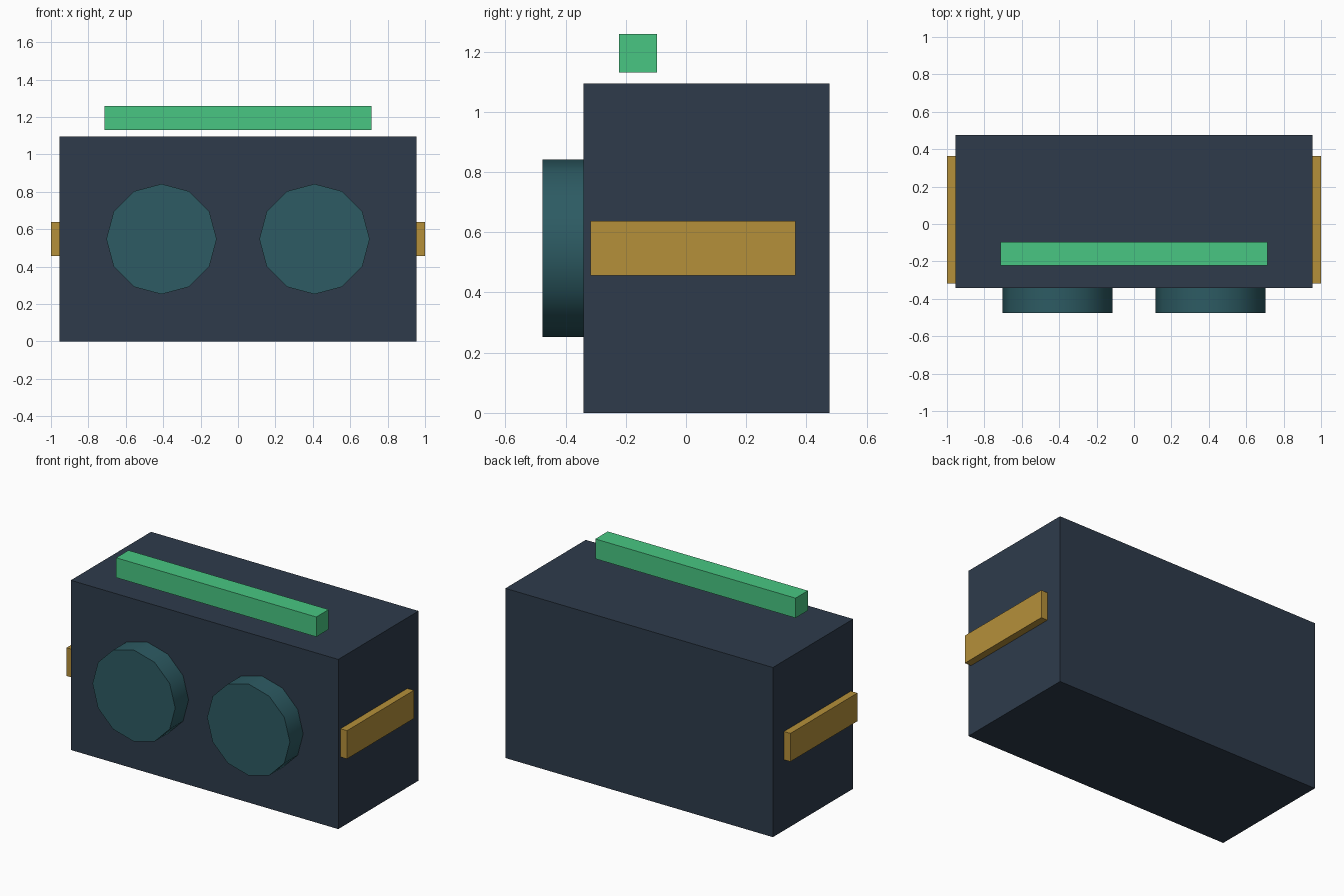
import bpy
import math

default = bpy.data.objects.get("Cube")
if default:
    bpy.data.objects.remove(default, do_unlink=True)


def material(name, srgb):
    linear = [((c / 255 + 0.055) / 1.055) ** 2.4 for c in srgb]
    mat = bpy.data.materials.new(name)
    mat.use_nodes = True
    mat.diffuse_color = (*linear, 1)
    mat.node_tree.nodes["Principled BSDF"].inputs["Base Color"].default_value = (*linear, 1)
    return mat


slate = material("dark slate", (46, 59, 75))
teal = material("dark teal", (45, 91, 99))
gold = material("gold", (181, 144, 58))
green = material("green", (72, 198, 130))


def finish(name, mat):
    obj = bpy.context.object
    obj.name = name
    obj.data.materials.append(mat)
    return obj


def box(name, mat, center, size):
    bpy.ops.mesh.primitive_cube_add(size=1, location=center)
    obj = finish(name, mat)
    obj.scale = size
    bpy.ops.object.transform_apply(location=False, rotation=False, scale=True)


# Main case and the bar floating above it
box("body", slate, (0, 0.068, 0.547), (1.908, 0.818, 1.094))
box("top_bar", green, (0, -0.159, 1.194), (1.428, 0.126, 0.128))

# Mirrored side plates and front discs
for side, label in ((-1, "right"), (1, "left")):
    box(label + "_side_plate", gold, (side * 0.975, 0.023, 0.547), (0.05, 0.682, 0.182))

    bpy.ops.mesh.primitive_cylinder_add(
        vertices=12, radius=0.295, depth=0.137,
        location=(side * 0.409, -0.4085, 0.547), rotation=(math.pi / 2, 0, 0))
    finish(label + "_front_disc", teal)
    bpy.ops.object.shade_smooth_by_angle(angle=math.radians(40))
